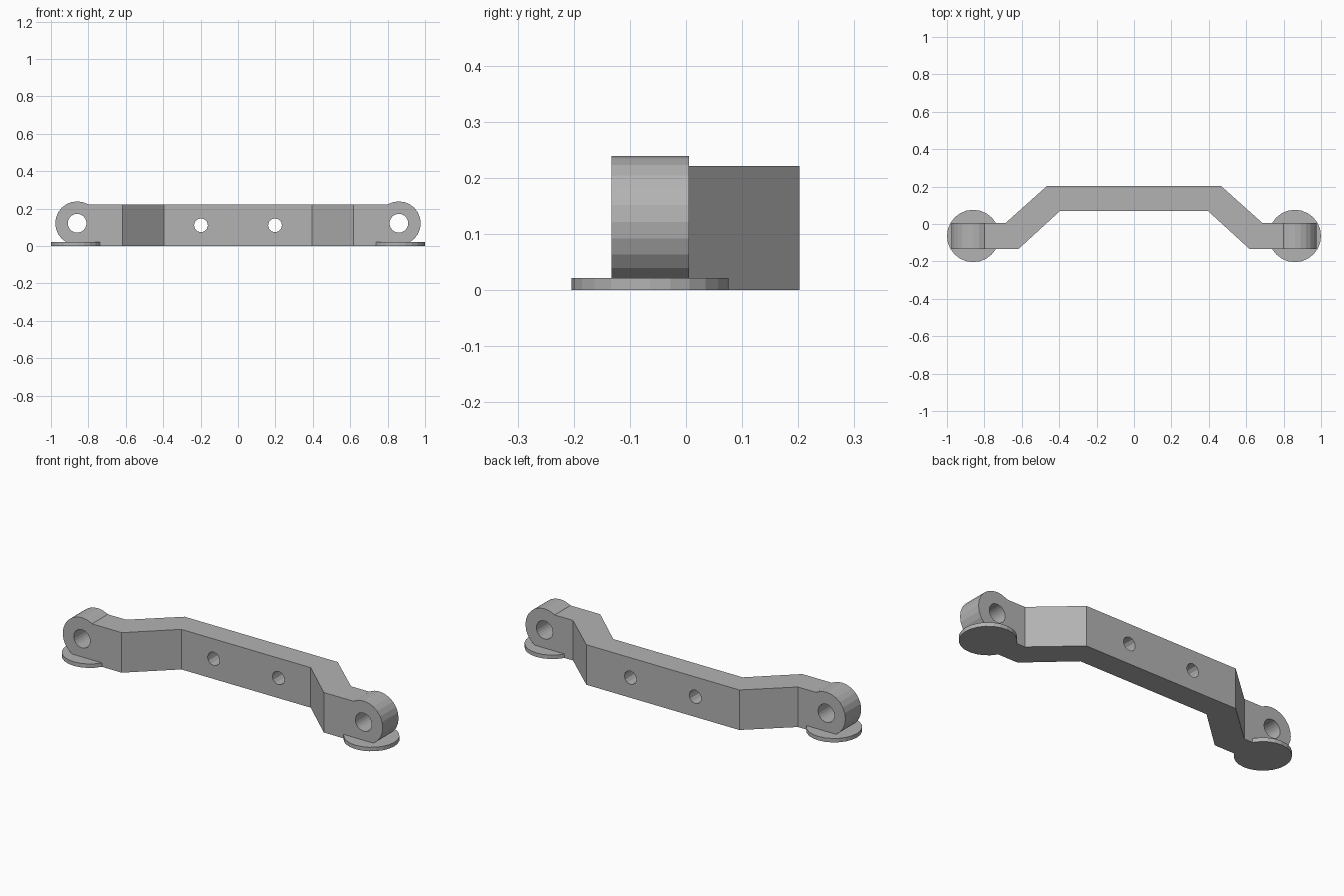
import bpy
import bmesh
from math import radians
from mathutils import Matrix, Vector

cube = bpy.data.objects.get("Cube")
if cube:
    bpy.data.objects.remove(cube, do_unlink=True)

grey = bpy.data.materials.new("plain_grey")
grey.use_nodes = True
colour = (0.45, 0.45, 0.45, 1)
grey.diffuse_color = colour
grey.node_tree.nodes["Principled BSDF"].inputs["Base Color"].default_value = colour

FRONT, BACK = -0.133, 0.005
MID_Y = (FRONT + BACK) / 2
END_X, EYE_Z, BAR_H = 0.86, 0.122, 0.221


def finish(name, bm):
    mesh = bpy.data.meshes.new(name)
    bmesh.ops.recalc_face_normals(bm, faces=bm.faces)
    bm.to_mesh(mesh)
    bm.free()
    mesh.materials.append(grey)
    obj = bpy.data.objects.new(name, mesh)
    bpy.context.collection.objects.link(obj)
    return obj


def cylinder(name, centre, radius, depth, sides, along_y=False):
    bm = bmesh.new()
    turn = Matrix.Rotation(radians(90), 4, "X") if along_y else Matrix()
    bmesh.ops.create_cone(bm, cap_ends=True, segments=sides, radius1=radius,
                          radius2=radius, depth=depth,
                          matrix=Matrix.Translation(centre) @ turn)
    return finish(name, bm)


def combine(target, tool, operation):
    mod = target.modifiers.new(operation.lower(), "BOOLEAN")
    mod.object, mod.operation, mod.solver = tool, operation, "EXACT"
    bpy.context.view_layer.objects.active = target
    bpy.ops.object.modifier_apply(modifier=mod.name)
    bpy.data.objects.remove(tool, do_unlink=True)


# Cranked bar: plan outline of one half, mirrored and extruded upward
half = [(END_X, FRONT), (0.617, FRONT), (0.395, 0.07),
        (0.467, 0.202), (0.687, BACK), (END_X, BACK)]
front, back = half[:3], half[3:]
outline = ([(-x, y) for x, y in front] + front[::-1]
           + back[::-1] + [(-x, y) for x, y in back])
bm = bmesh.new()
base = bm.faces.new([bm.verts.new((x, y, 0)) for x, y in outline])
top = bmesh.ops.extrude_face_region(bm, geom=[base])["geom"]
bmesh.ops.translate(bm, vec=Vector((0, 0, BAR_H)),
                    verts=[v for v in top if isinstance(v, bmesh.types.BMVert)])
bar = finish("cranked_bar", bm)

# Rounded eyes at both ends, standing on round feet, and bolt holes
for side in (-1, 1):
    x = side * END_X
    eye = cylinder("end_eye", (x, MID_Y, EYE_Z), 0.117, BACK - FRONT, 24, True)
    combine(bar, eye, "UNION")
    foot = cylinder("round_foot", (x, MID_Y, 0.011), 0.14, 0.022, 24)
    combine(bar, foot, "UNION")
    eye_hole = cylinder("eye_hole", (x, MID_Y, EYE_Z), 0.05, 0.6, 24, True)
    combine(bar, eye_hole, "DIFFERENCE")
    bolt_hole = cylinder("bolt_hole", (side * 0.198, 0.13, 0.111), 0.037, 0.6, 12, True)
    combine(bar, bolt_hole, "DIFFERENCE")
